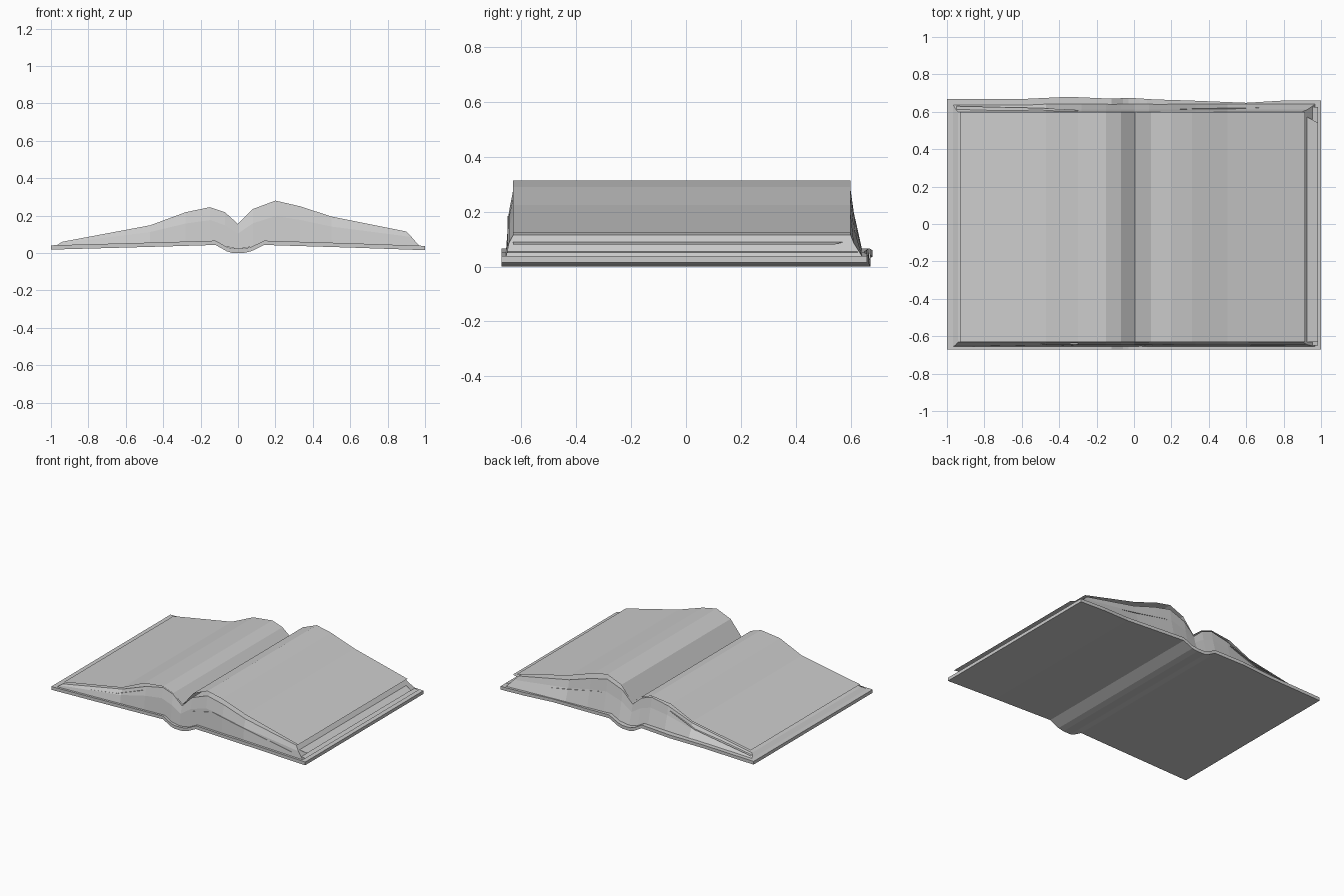
import bpy

if "Cube" in bpy.data.objects:
    bpy.data.objects.remove(bpy.data.objects["Cube"])


def make_mesh(name, verts, faces):
    mesh = bpy.data.meshes.new(name)
    mesh.from_pydata(verts, [], faces)
    mesh.update()
    obj = bpy.data.objects.new(name, mesh)
    bpy.context.collection.objects.link(obj)
    return obj


def loft(name, sections):
    """Skin a row of closed rings and cap both ends."""
    n = len(sections[0])
    verts = [p for ring in sections for p in ring]
    faces = []
    for i in range(len(sections) - 1):
        for j in range(n):
            k = (j + 1) % n
            faces.append((i * n + j, i * n + k, (i + 1) * n + k, (i + 1) * n + j))
    last = (len(sections) - 1) * n
    faces.append(tuple(reversed(range(n))))
    faces.append(tuple(last + j for j in range(n)))
    return make_mesh(name, verts, faces)


def sheet(name, profile, y0, y1, y1_end=None):
    """Single thin page following an x-z profile; y1_end skews its far edge."""
    y1_end = y1 if y1_end is None else y1_end
    n = len(profile)
    verts = []
    for i, (x, z) in enumerate(profile):
        verts += [(x, y0, z), (x, y1 + (y1_end - y1) * i / (n - 1), z)]
    faces = [(2 * i, 2 * i + 2, 2 * i + 3, 2 * i + 1) for i in range(n - 1)]
    return make_mesh(name, verts, faces)


# Cover: x, underside z, back edge y (slightly wavy)
T = 0.023
cover = [(-1, .018, .668), (-.6, .029, .668), (-.35, .036, .68), (-.12, .043, .67),
         (-.06, .009, .673), (-.03, 0, .673), (.03, 0, .672), (.07, .009, .668),
         (.14, .043, .665), (.3, .038, .66), (.6, .029, .648), (.8, .022, .66), (1, .015, .66)]
loft("cover", [[(x, -.672, z), (x, yb, z), (x, yb, z + T), (x, -.672, z + T)]
               for x, z, yb in cover])


def cover_top(x):
    for (xa, za, _), (xb, zb, _) in zip(cover, cover[1:]):
        if xa <= x <= xb:
            return za + (zb - za) * (x - xa) / (xb - xa) + T
    return T


# Page blocks: upper part steep, lower part flaring outward onto the cover
def page_block(name, profile, flare):
    rings = []
    end = len(profile) - 1
    for i, (x, z) in enumerate(profile):
        dx = flare if i == end else 0
        xm, xb = x + dx * .4, x + dx
        lo = cover_top(xb) - .002
        mid = lo + (z - lo) * .62
        rings.append([(xb, -.656, lo), (xm, -.646, mid), (x, -.63, z),
                      (x, .60, z), (xm, .612, mid), (xb, .642, lo)])
    if flare < 0:
        rings.reverse()
    return loft(name, rings)


page_block("left_pages", [(0, .155), (-.07, .218), (-.15, .245), (-.28, .218),
                          (-.47, .148), (-.94, .06)], -.03)
page_block("right_pages", [(0, .155), (.08, .235), (.2, .28), (.33, .25),
                           (.5, .195), (.9, .115)], .07)

# Top pages
sheet("left_top_page", [(.005, .165), (-.07, .226), (-.15, .253), (-.3, .235),
                        (-.47, .158), (-.93, .075)], -.63, .60)
sheet("right_top_page", [(.005, .165), (.09, .268), (.2, .313), (.31, .290),
                         (.5, .225), (.915, .122)], -.63, .60)

# Loose pages peeking out near the edges
sheet("right_loose_page", [(.8, .105), (.93, .088), (.985, .08)], -.63, .60, .54)
sheet("left_loose_page", [(-.3, .19), (-.5, .115), (-.95, .052)], -.645, .61, .63)
sheet("right_lower_page", [(.1, .15), (.25, .185), (.5, .135), (.985, .05)], -.65, .61, .625)
